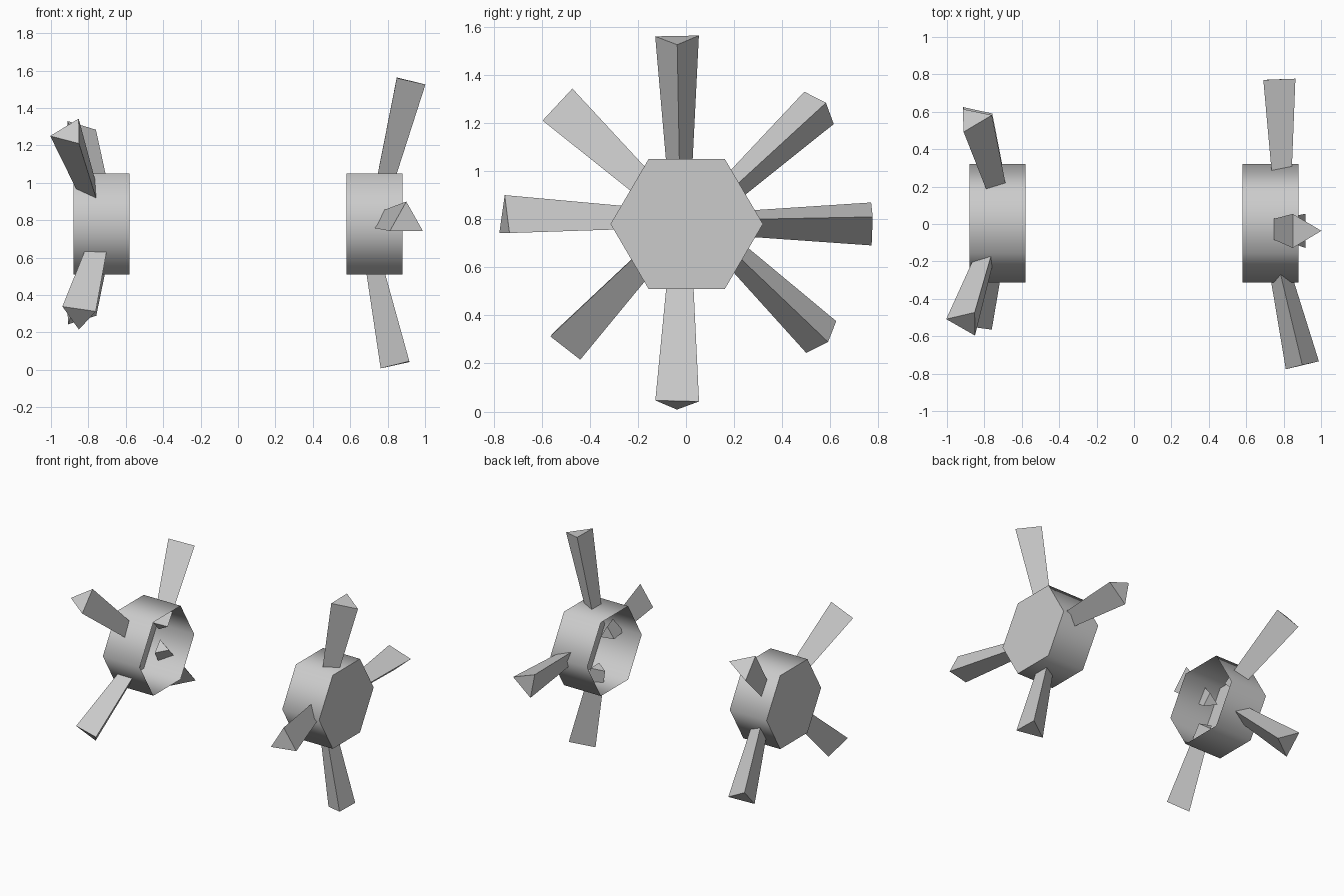
import bpy, bmesh, math
from mathutils import Vector

if "Cube" in bpy.data.objects:
    bpy.data.objects.remove(bpy.data.objects["Cube"], do_unlink=True)

grey = bpy.data.materials.new("light_grey")
grey.use_nodes = True
COLOUR = (0.6, 0.6, 0.6, 1.0)
grey.diffuse_color = COLOUR
grey.node_tree.nodes["Principled BSDF"].inputs["Base Color"].default_value = COLOUR


def finish(bm, name):
    bmesh.ops.recalc_face_normals(bm, faces=bm.faces[:])
    mesh = bpy.data.meshes.new(name)
    bm.to_mesh(mesh)
    bm.free()
    mesh.materials.append(grey)
    obj = bpy.data.objects.new(name, mesh)
    bpy.context.collection.objects.link(obj)
    return obj


def loft(bm, ring_a, ring_b):
    """Join two equal rings of vertices with quads."""
    n = len(ring_a)
    return [bm.faces.new((ring_a[i], ring_a[(i + 1) % n],
                          ring_b[(i + 1) % n], ring_b[i])) for i in range(n)]


def hub(name, side):
    """Six-sided cup: closed on its outer end, open on its inner end."""
    bm = bmesh.new()
    rings = []
    for x in (0.58, 0.88):
        rings.append([bm.verts.new((side * x,
                                    0.003 + 0.317 * math.cos(i * math.pi / 3),
                                    0.78 + 0.312 * math.sin(i * math.pi / 3)))
                      for i in range(6)])
    for face in loft(bm, *rings):
        face.smooth = True
    bm.faces.new(rings[1])
    finish(bm, name)


def spoke(name, root, tip, corner):
    """Three-sided bar that widens towards its tip; one edge points to corner."""
    root, tip = Vector(root), Vector(tip)
    axis = (tip - root).normalized()
    u = Vector(corner)
    u = (u - axis * u.dot(axis)).normalized()
    v = axis.cross(u)
    bm = bmesh.new()
    rings = []
    for centre, radius in ((root, 0.057), (tip, 0.105)):
        rings.append([bm.verts.new(centre + radius * (u * math.cos(a) + v * math.sin(a)))
                      for a in (0, 2 * math.pi / 3, 4 * math.pi / 3)])
    loft(bm, *rings)
    for ring in rings:
        bm.faces.new(ring)
    finish(bm, name)


# Hubs
hub("left_hub", 1)
hub("right_hub", -1)

# Spokes: name, root centre, tip centre, direction of one edge
SPOKES = [
    ("left_top_spoke", (0.757, -0.026, 0.95), (0.90, -0.037, 1.55), (1, 0, 0)),
    ("left_front_spoke", (0.76, -0.17, 0.79), (0.90, -0.755, 0.795), (0, 0, 1)),
    ("left_back_spoke", (0.783, 0.17, 0.787), (0.76, 0.773, 0.79), (1, 0, 0.19)),
    ("left_bottom_spoke", (0.73, -0.023, 0.61), (0.865, -0.037, 0.032), (-1, 0, 0)),
    ("right_upper_front_spoke", (-0.77, -0.125, 0.896), (-0.902, -0.526, 1.268),
     (-0.98, 0.18, -0.18)),
    ("right_upper_back_spoke", (-0.727, 0.131, 0.872), (-0.862, 0.563, 1.27),
     (0.97, 0.2, 0.15)),
    ("right_lower_front_spoke", (-0.738, -0.121, 0.692), (-0.85, -0.515, 0.289),
     (0, 0.78, -0.72)),
    ("right_lower_back_spoke", (-0.729, 0.149, 0.708), (-0.86, 0.572, 0.303),
     (1, 0.16, -0.11)),
]
for args in SPOKES:
    spoke(*args)
